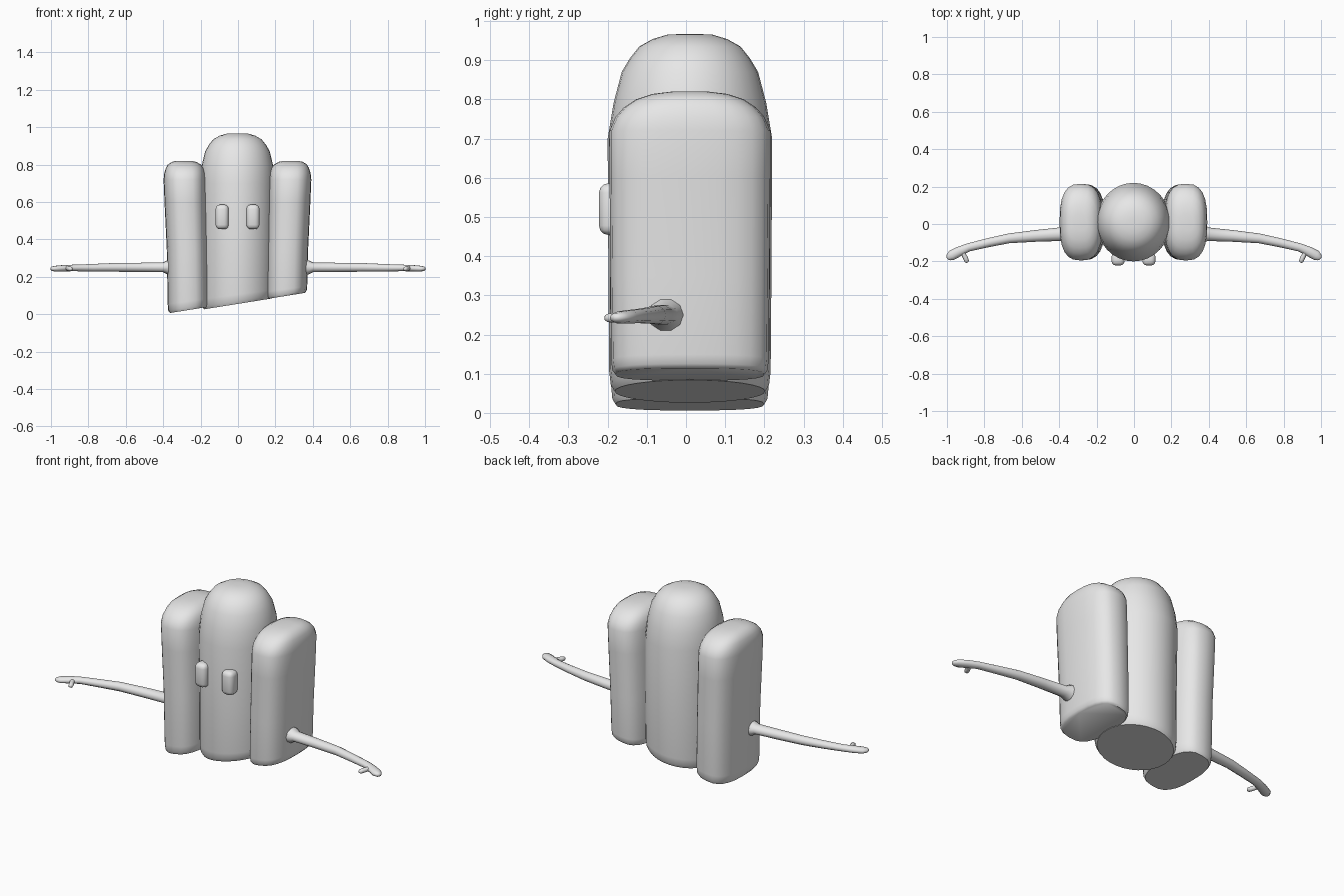
import bpy, bmesh, math
from mathutils import Vector

if "Cube" in bpy.data.objects:
    bpy.data.objects.remove(bpy.data.objects["Cube"])

grey = bpy.data.materials.new("light_grey")
grey.diffuse_color = (0.8, 0.8, 0.8, 1)
grey.use_nodes = True
grey.node_tree.nodes["Principled BSDF"].inputs["Base Color"].default_value = grey.diffuse_color


def finish(name, bm, angle=50):
    bmesh.ops.recalc_face_normals(bm, faces=bm.faces)
    me = bpy.data.meshes.new(name)
    bm.to_mesh(me)
    bm.free()
    me.materials.append(grey)
    ob = bpy.data.objects.new(name, me)
    bpy.context.collection.objects.link(ob)
    bpy.ops.object.select_all(action='DESELECT')
    bpy.context.view_layer.objects.active = ob
    ob.select_set(True)
    bpy.ops.object.shade_smooth_by_angle(angle=math.radians(angle))
    return ob


def skin(bm, rings):
    """Bridge equal rings of points and cap both ends."""
    rows = [[bm.verts.new(p) for p in r] for r in rings]
    n = len(rows[0])
    for a, b in zip(rows, rows[1:]):
        for i in range(n):
            j = (i + 1) % n
            bm.faces.new((a[i], a[j], b[j], b[i]))
    bm.faces.new(rows[0][::-1])
    bm.faces.new(rows[-1])


def power(v, p):
    return math.copysign(abs(v) ** (2 / p), v)


def column(name, sections, p, n, base, cy=0.01, slope=0.16):
    """Upright rounded column: sections are (z, centre x, half width, half depth)."""
    rings = []
    for z, cx, rx, ry in sections:
        fade = max(0, 1 - z / 0.35)          # slanted underside fades upward
        ring = []
        for i in range(n):
            a = math.tau * i / n
            dx = rx * power(math.cos(a), p)
            ring.append((cx + dx, cy + ry * power(math.sin(a), p),
                         z + fade * (base + slope * dx)))
        rings.append(ring)
    bm = bmesh.new()
    skin(bm, rings)
    return finish(name, bm)


# Central body with domed top
column("body", [
    (0.0, 0, 0.182, 0.192), (0.02, 0, 0.192, 0.202), (0.06, 0, 0.196, 0.206),
    (0.35, 0, 0.196, 0.208), (0.70, -0.003, 0.198, 0.210),
    (0.79, -0.003, 0.192, 0.195), (0.87, -0.003, 0.173, 0.174),
    (0.905, -0.003, 0.153, 0.153), (0.935, -0.003, 0.129, 0.129),
    (0.954, -0.003, 0.095, 0.095), (0.965, -0.003, 0.058, 0.058),
    (0.967, -0.003, 0.02, 0.02)], 2, 32, 0.055)

# Side pods, the left one reaching lower than the right
for side, label, base in ((-1, "left", 0.022), (1, "right", 0.098)):
    def s(z, outer, inner, ry):
        return (z, side * (outer + inner) / 2 - 0.003, (outer - inner) / 2, ry)
    column(label + "_pod", [
        s(0.0, 0.361, 0.163, 0.190), s(0.015, 0.370, 0.155, 0.198),
        s(0.05, 0.373, 0.152, 0.201), s(0.35, 0.378, 0.157, 0.203),
        s(0.60, 0.390, 0.163, 0.205), s(0.72, 0.395, 0.167, 0.205),
        s(0.755, 0.391, 0.172, 0.190), s(0.78, 0.383, 0.181, 0.168),
        s(0.80, 0.372, 0.195, 0.138), s(0.814, 0.350, 0.220, 0.095),
        s(0.82, 0.325, 0.245, 0.045)], 2.7, 24, base)


def limb(bm, path, n=10):
    """Tube through (x, y, z, half width, half height) stations."""
    pts = [Vector(q[:3]) for q in path]
    rings = []
    for i, q in enumerate(path):
        d = (pts[min(i + 1, len(pts) - 1)] - pts[max(i - 1, 0)]).normalized()
        u = d.cross(Vector((0, 0, 1))).normalized()
        v = u.cross(d)
        rings.append([pts[i] + u * q[3] * math.cos(math.tau * k / n)
                      + v * q[4] * math.sin(math.tau * k / n) for k in range(n)])
    skin(bm, rings)


# Arms reaching outward, each with a hand and a thumb
for side, label in ((-1, "left"), (1, "right")):
    arm = [(0.34, -0.05, 0.25, 0.050, 0.050), (0.375, -0.052, 0.25, 0.044, 0.040),
           (0.40, -0.055, 0.25, 0.036, 0.027), (0.53, -0.064, 0.25, 0.031, 0.026),
           (0.67, -0.077, 0.25, 0.026, 0.024), (0.78, -0.100, 0.248, 0.024, 0.021),
           (0.885, -0.125, 0.247, 0.022, 0.018), (0.935, -0.147, 0.245, 0.026, 0.018),
           (0.975, -0.168, 0.243, 0.027, 0.016), (0.992, -0.180, 0.243, 0.018, 0.012),
           (0.998, -0.186, 0.243, 0.007, 0.006)]
    thumb = [(0.915, -0.140, 0.246, 0.014, 0.013), (0.910, -0.165, 0.245, 0.012, 0.012),
             (0.900, -0.183, 0.243, 0.013, 0.013), (0.894, -0.200, 0.242, 0.012, 0.011),
             (0.892, -0.207, 0.242, 0.005, 0.005)]
    for part, path in (("arm", arm), ("thumb", thumb)):
        bm = bmesh.new()
        limb(bm, [(side * q[0], *q[1:]) for q in path])
        finish(label + "_" + part, bm, 60)

# Small rounded eyes on the front
for x, label in ((-0.085, "left"), (0.08, "right")):
    bm = bmesh.new()
    bmesh.ops.create_cube(bm, size=1)
    for v in bm.verts:
        v.co = Vector((x + v.co.x * 0.07, -0.187 + v.co.y * 0.07, 0.52 + v.co.z * 0.132))
    bmesh.ops.bevel(bm, geom=bm.edges[:], offset=0.024, segments=3, profile=0.5,
                    affect='EDGES')
    finish(label + "_eye", bm)
